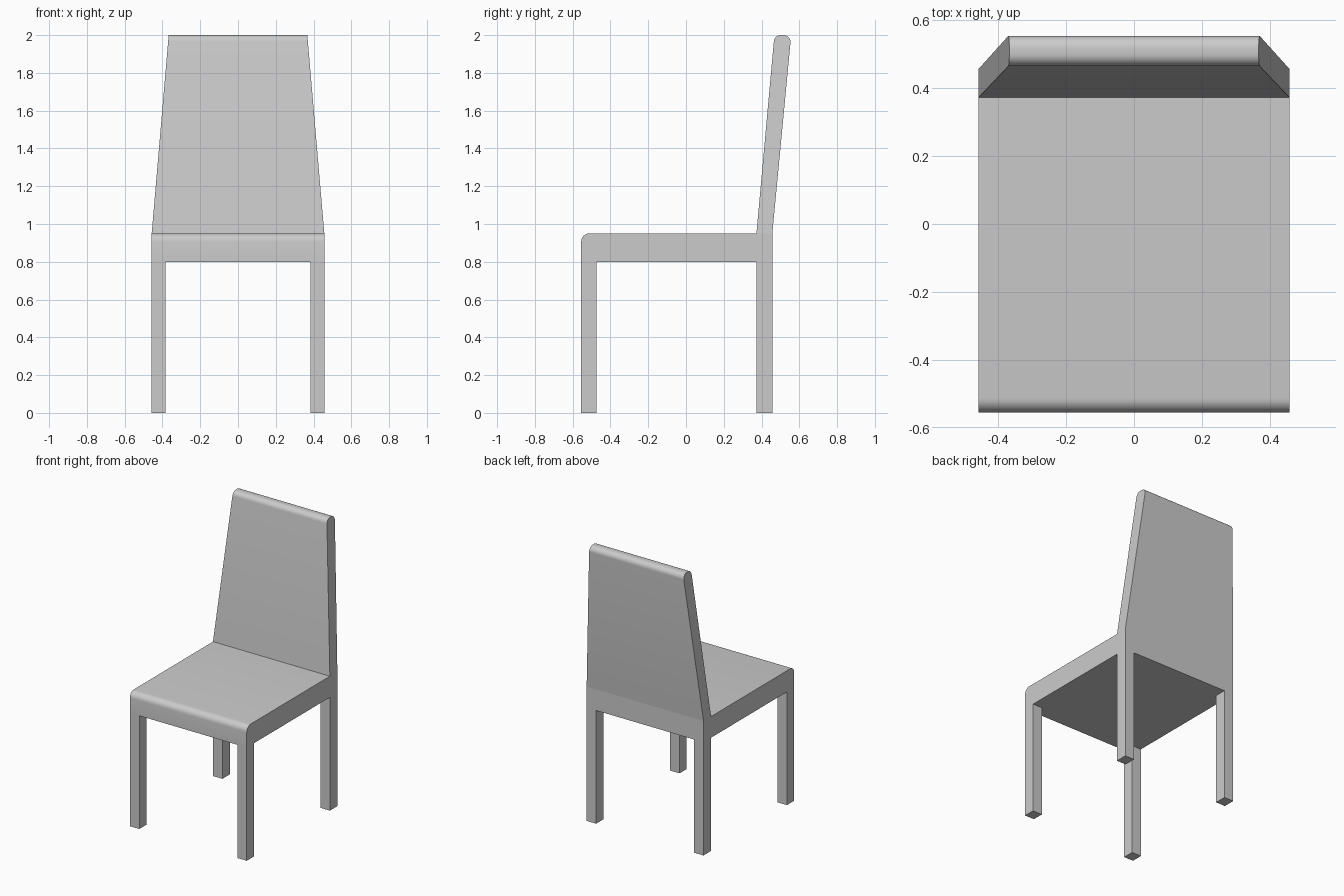
import bpy, bmesh, math
from mathutils import Vector

if "Cube" in bpy.data.objects:
    bpy.data.objects.remove(bpy.data.objects["Cube"])

W, D = 0.457, 0.555          # half width, half depth
SEAT_Z0, SEAT_Z1, TOP = 0.80, 0.95, 2.0
BACK_Y0, BACK_Y1 = 0.373, 0.457


def fillet(prev, corner, nxt, r, n=6):
    """Arc points rounding one corner of a (y, z) profile."""
    c = Vector(corner)
    a, b = (Vector(prev) - c).normalized(), (Vector(nxt) - c).normalized()
    half = a.angle(b) / 2
    t = r / math.tan(half)
    centre = c + (a + b).normalized() * (r / math.sin(half))
    u, v = c + a * t - centre, c + b * t - centre
    ang = u.angle(v)
    return [tuple(centre + (u * math.sin(ang * (1 - i / n)) + v * math.sin(ang * i / n)) / math.sin(ang))
            for i in range(n + 1)]


def make(name, bm, smooth=False):
    bmesh.ops.recalc_face_normals(bm, faces=bm.faces)
    mesh = bpy.data.meshes.new(name)
    bm.to_mesh(mesh)
    bm.free()
    ob = bpy.data.objects.new(name, mesh)
    bpy.context.collection.objects.link(ob)
    if smooth:
        bpy.ops.object.select_all(action='DESELECT')
        ob.select_set(True)
        bpy.context.view_layer.objects.active = ob
        bpy.ops.object.shade_smooth_by_angle(angle=math.radians(30))
    return ob


def extrude_profile(name, pts, half_width, open_edge):
    """Span a (y, z) profile across x; open_edge is hidden in a joint."""
    bm = bmesh.new()
    left = [bm.verts.new((-half_width(z), y, z)) for y, z in pts]
    right = [bm.verts.new((half_width(z), y, z)) for y, z in pts]
    bm.faces.new(left)
    bm.faces.new(right[::-1])
    n = len(pts)
    for i in range(n):
        if i != open_edge:
            j = (i + 1) % n
            bm.faces.new((left[i], right[i], right[j], left[j]))
    return make(name, bm, True)


# Seat with a rounded front edge, open beneath the backrest
front = fillet((-D, SEAT_Z0), (-D, SEAT_Z1), (BACK_Y0, SEAT_Z1), 0.043)
seat = [(BACK_Y0, SEAT_Z1), (BACK_Y1, SEAT_Z1), (BACK_Y1, SEAT_Z0), (-D, SEAT_Z0)] + front
extrude_profile("seat", seat, lambda z: W, 0)

# Leaning, tapered backrest with a rounded top
b0, b1 = (BACK_Y0, SEAT_Z1), (BACK_Y1, SEAT_Z1)
t0, t1 = (0.468, TOP), (0.557, TOP)
back = [b1, b0] + fillet(b0, t0, t1, 0.036) + fillet(t0, t1, b1, 0.036)
extrude_profile("backrest", back,
                lambda z: W - 0.09 * (z - SEAT_Z1) / (TOP - SEAT_Z1), 0)

# Four square legs, open where they meet the seat
for row, y0, y1 in (("front", -D, -0.475), ("back", BACK_Y0, BACK_Y1)):
    for side, s in (("left", -1), ("right", 1)):
        bm = bmesh.new()
        bmesh.ops.create_cube(bm, size=1)
        bmesh.ops.scale(bm, vec=(0.074, y1 - y0, SEAT_Z0), verts=bm.verts)
        bmesh.ops.translate(bm, vec=(s * (W - 0.037), (y0 + y1) / 2, SEAT_Z0 / 2), verts=bm.verts)
        top = [f for f in bm.faces if f.calc_center_median().z > SEAT_Z0 - 0.01]
        bmesh.ops.delete(bm, geom=top, context='FACES_ONLY')
        make(f"{row}_{side}_leg", bm)
